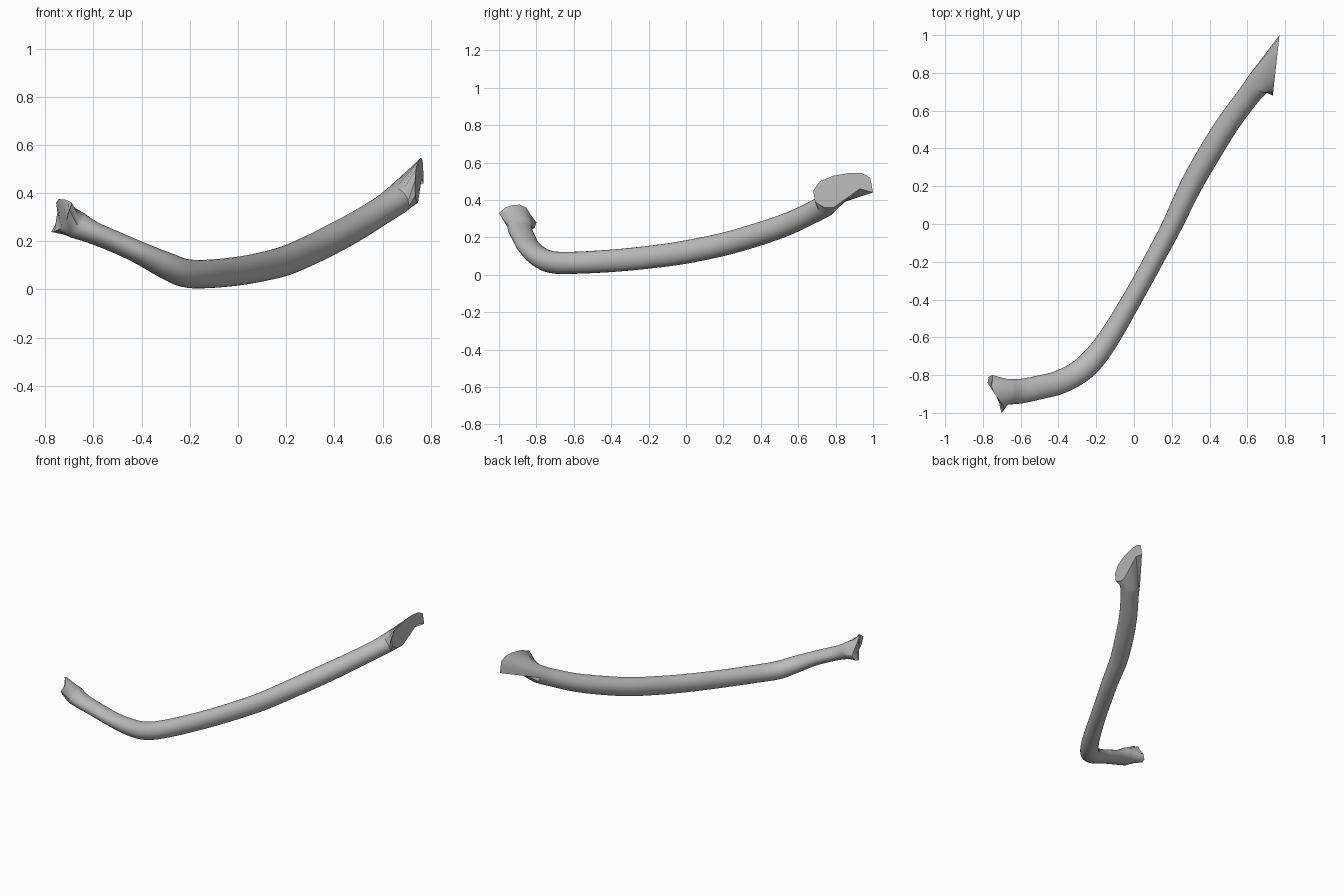
import bpy, bmesh, math
from mathutils import Vector

if "Cube" in bpy.data.objects:
    bpy.data.objects.remove(bpy.data.objects["Cube"])

SIDES = 24
STEPS = 5

# Centre line of the rod: x, y, z, vertical radius, sideways radius
PATH = [
    (-0.67, -0.888, 0.268, 0.058, 0.068),
    (-0.60, -0.885, 0.235, 0.047, 0.065),
    (-0.50, -0.865, 0.193, 0.045, 0.063),
    (-0.40, -0.840, 0.148, 0.047, 0.063),
    (-0.30, -0.790, 0.100, 0.055, 0.063),
    (-0.22, -0.720, 0.068, 0.059, 0.062),
    (-0.13, -0.600, 0.064, 0.059, 0.057),
    (0.00, -0.380, 0.076, 0.060, 0.052),
    (0.11, -0.180, 0.096, 0.061, 0.052),
    (0.20, -0.010, 0.120, 0.062, 0.054),
    (0.30, 0.200, 0.163, 0.062, 0.059),
    (0.40, 0.375, 0.213, 0.062, 0.061),
    (0.50, 0.535, 0.268, 0.060, 0.060),
    (0.60, 0.670, 0.330, 0.058, 0.060),
    (0.655, 0.740, 0.368, 0.060, 0.066),
]

# Outlines of the two cut ends, from the top round the front side
LEFT_END = [
    (-0.745, -0.89, 0.375), (-0.715, -0.93, 0.372), (-0.69, -0.965, 0.36),
    (-0.70, -1.0, 0.33), (-0.71, -0.97, 0.295), (-0.715, -0.93, 0.27),
    (-0.75, -0.88, 0.245), (-0.775, -0.84, 0.238), (-0.77, -0.81, 0.25),
    (-0.75, -0.80, 0.28), (-0.75, -0.83, 0.32), (-0.755, -0.855, 0.36),
]
RIGHT_YZ = [
    (0.88, 0.545), (0.79, 0.53), (0.715, 0.50), (0.68, 0.45), (0.69, 0.39), (0.74, 0.36),
    (0.79, 0.36), (0.86, 0.41), (0.93, 0.46), (1.0, 0.44), (0.985, 0.52), (0.94, 0.543),
]
RIGHT_END = [(0.735 + (y - 0.68) * 0.11, y, z) for y, z in RIGHT_YZ]


def catmull(a, b, c, d, t):
    return 0.5 * (2 * b + (c - a) * t + (2 * a - 5 * b + 4 * c - d) * t * t
                  + (3 * b - a - 3 * c + d) * t ** 3)


def smooth_path(rows):
    rows = [Vector(r) for r in rows]
    rows = [2 * rows[0] - rows[1]] + rows + [2 * rows[-1] - rows[-2]]
    out = []
    for i in range(1, len(rows) - 2):
        for k in range(STEPS):
            out.append(catmull(*rows[i - 1:i + 3], k / STEPS))
    return out + [rows[-2]]


def end_ring(outline):
    """Double the outline points to match the rod sides."""
    pts = [Vector(p) for p in outline]
    ring = []
    for i, p in enumerate(pts):
        ring += [p, (p + pts[(i + 1) % len(pts)]) / 2]
    return ring


# Rings along the rod
samples = smooth_path(PATH)
rings = [end_ring(LEFT_END)]
for i, s in enumerate(samples):
    ahead = samples[min(i + 1, len(samples) - 1)]
    behind = samples[max(i - 1, 0)]
    tangent = (Vector(ahead[:3]) - Vector(behind[:3])).normalized()
    side = tangent.cross(Vector((0, 0, 1))).normalized()
    up = side.cross(tangent).normalized()
    ring = []
    for k in range(SIDES):
        a = 2 * math.pi * k / SIDES
        ring.append(Vector(s[:3]) + up * math.cos(a) * s[3] + side * math.sin(a) * s[4])
    rings.append(ring)
rings.append(end_ring(RIGHT_END))

# Skin the rings and close the cut ends
bm = bmesh.new()
loops = [[bm.verts.new(p) for p in ring] for ring in rings]
for a, b in zip(loops, loops[1:]):
    for k in range(SIDES):
        n = (k + 1) % SIDES
        bm.faces.new((a[k], a[n], b[n], b[k]))
bm.faces.new(loops[0])
bm.faces.new(loops[-1])
bmesh.ops.recalc_face_normals(bm, faces=bm.faces)
caps = [f for f in bm.faces if len(f.verts) > 4]
bmesh.ops.triangulate(bm, faces=caps)

mesh = bpy.data.meshes.new("bent_rod")
bm.to_mesh(mesh)
bm.free()
rod = bpy.data.objects.new("bent_rod", mesh)
bpy.context.collection.objects.link(rod)

grey = bpy.data.materials.new("plain_grey")
grey.diffuse_color = (0.5, 0.5, 0.5, 1)
grey.use_nodes = True
grey.node_tree.nodes["Principled BSDF"].inputs["Base Color"].default_value = grey.diffuse_color
mesh.materials.append(grey)

bpy.context.view_layer.objects.active = rod
rod.select_set(True)
bpy.ops.object.shade_smooth_by_angle(angle=math.radians(40))
